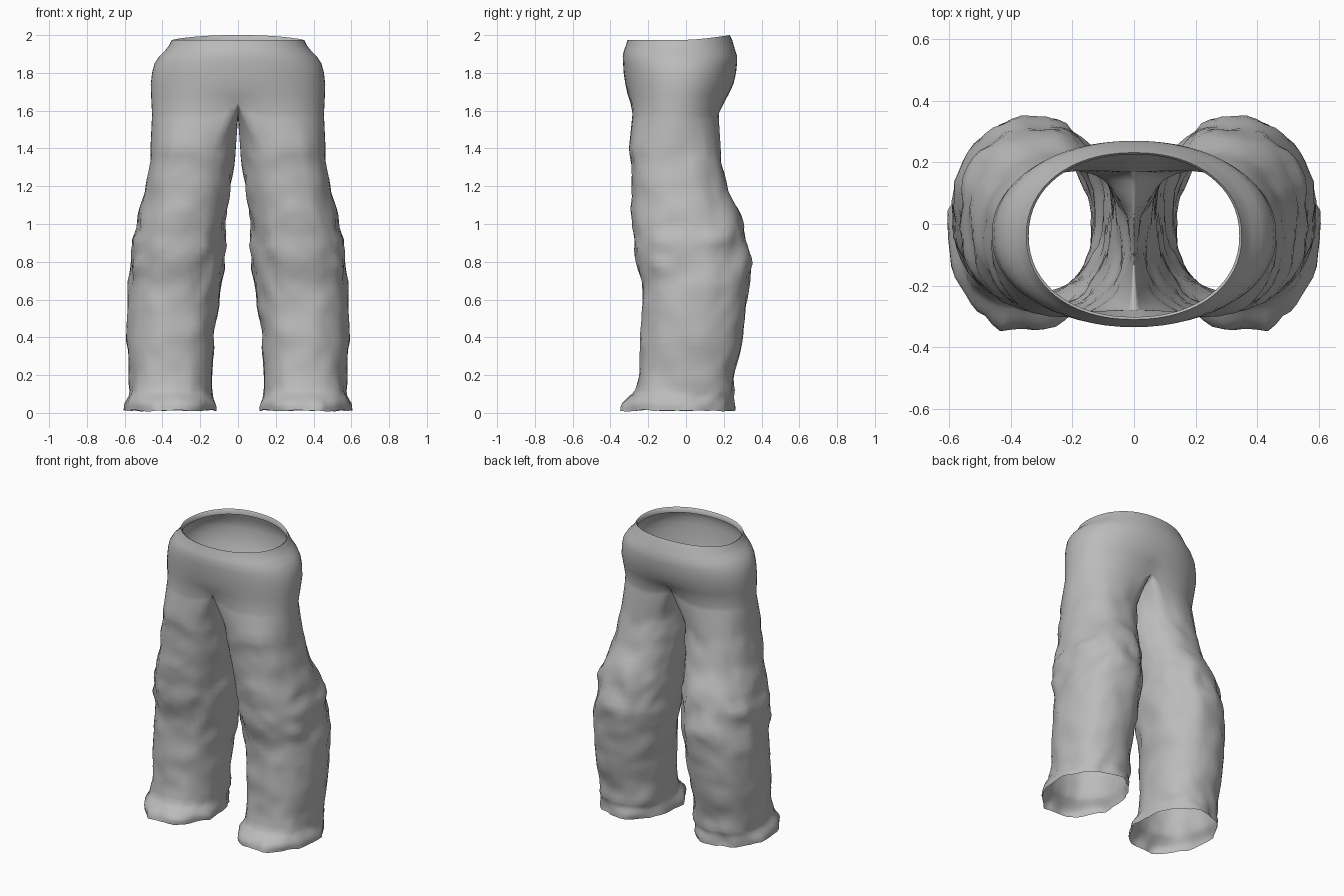
import bpy
import bmesh
from math import sin, cos, pi, exp, copysign
from mathutils import Vector, noise

if "Cube" in bpy.data.objects:
    bpy.data.objects.remove(bpy.data.objects["Cube"])

OUTER = 32          # steps round the outside of a leg, front seam to back seam
INNER = 16          # steps round the inside of a leg
RING = OUTER + INNER

# Leg sections: height, inner x, outer x, front y, back y
LEG = [
    (0, .12, .6, -.345, .25), (.04, .12, .6, -.345, .25),
    (.08, .13, .585, -.31, .25), (.12, .135, .575, -.27, .26),
    (.2, .135, .575, -.25, .26), (.4, .125, .59, -.24, .3),
    (.6, .1, .585, -.23, .325), (.8, .075, .57, -.255, .345),
    (.92, .07, .56, -.285, .315), (1, .07, .53, -.285, .3),
    (1.2, .035, .49, -.285, .22), (1.4, .015, .46, -.3, .18),
]
# Hip sections: height, half width, front y, back y, inset of the centre seam
HIPS = [
    (1.68, .46, -.32, .235, .012), (1.74, .462, -.325, .255, .004),
    (1.8, .455, -.33, .265, 0), (1.85, .442, -.333, .27, 0),
    (1.89, .415, -.335, .27, 0), (1.92, .385, -.328, .26, 0),
    (1.945, .365, -.318, .245, 0), (1.975, .35, -.31, .232, 0),
    (1.97, .342, -.302, .226, 0), (1.94, .342, -.302, .226, 0),
]


def power(value, exponent):
    return copysign(abs(value) ** exponent, value)


def section(height):
    """Smoothly interpolated leg section at a height."""
    i = max(k for k in range(len(LEG) - 1) if LEG[k][0] <= height + 1e-6)
    a, b = LEG[i], LEG[i + 1]
    t = (height - a[0]) / (b[0] - a[0])
    before, after = LEG[max(i - 1, 0)], LEG[min(i + 2, len(LEG) - 1)]
    result = []
    for p, q, r, s in list(zip(before, a, b, after))[1:]:
        m, n = (r - p) / 2, (s - q) / 2
        m, n = m * .6, n * .6
        result.append(q + m * t + (3 * (r - q) - 2 * m - n) * t * t
                      + (2 * (q - r) + m + n) * t ** 3)
    return result


def leg_ring(height):
    """Closed wrinkled cloth ring of one leg."""
    inner, outer, front, back = section(height)
    cx, cy = (inner + outer) / 2, (front + back) / 2
    rx, ry = (outer - inner) / 2, (back - front) / 2
    knee = exp(-((height - .85) / .2) ** 2)
    hem = exp(-(height / .1) ** 2)
    strength = .01 + .012 * knee + .014 * hem
    points = []
    for k in range(RING):
        angle = 2 * pi * (k - OUTER / 2) / RING
        u, v = power(cos(angle), .9), power(sin(angle), .9)
        fold = noise.noise((u * 2.2 + 5, v * 2.2, height * 8))
        crease = noise.noise((u * 5, v * 5 + 9, height * 14 + u * 3))
        bump = strength * (fold + .5 * crease)
        drop = hem * .012 * (1 + noise.noise((u * 3, v * 3, 2)))
        points.append(Vector((max(cx + u * (rx + bump), .004),
                              cy + v * (ry + bump),
                              height + drop * (1 if height < .1 else 0))))
    return points


def hip_arc(height, half, front, back, inset):
    """Half ring from the front centre seam to the back centre seam."""
    points = []
    cy, ry = (front + back) / 2, (back - front) / 2
    for k in range(OUTER + 1):
        angle = pi * (k / OUTER - .5)
        u, v = power(cos(angle), .93), power(sin(angle), .93)
        if k in (0, OUTER):
            u = 0
        y = cy + v * ry - copysign(inset, v) * abs(v) ** 12
        rise = max(0, y / .23) ** 1.5 * .025 if height > 1.92 else 0
        points.append(Vector((half * u, y, height + rise)))
    return points


def crotch_ring():
    """Hip arc closed by the seam that runs between the legs."""
    points = hip_arc(1.58, .455, -.315, .205, .035)
    for p in points:
        p.z += .055 * max(0, 1 - p.x / .2) ** 2
    first, last = points[0], points[OUTER]
    for k in range(1, INNER):
        t = k / INNER
        p = last.lerp(first, t)
        p.z -= .075 * sin(pi * t) ** .8
        points.append(p)
    return points


def bridge(bm, low, high, count, closed):
    for k in range(count if closed else count - 1):
        n = (k + 1) % count
        bm.faces.new((low[k], low[n], high[n], high[k]))


# Left half of the trousers: leg, crotch and hips
bm = bmesh.new()
heights = [0, .02, .04, .06, .08, .1, .12] + [.12 + .032 * i for i in range(1, 41)]
rings = [leg_ring(h) for h in heights]
crotch = crotch_ring()
top = rings[-1]
for t in (.3, .6, .85):
    rings.append([a.lerp(b, t) for a, b in zip(top, crotch)])
rings.append(crotch)
rows = [[bm.verts.new(p) for p in ring] for ring in rings]
for low, high in zip(rows, rows[1:]):
    bridge(bm, low, high, RING, True)
previous = rows[-1][:OUTER + 1]
for values in HIPS:
    arc = [bm.verts.new(p) for p in hip_arc(*values)]
    bridge(bm, previous, arc, OUTER + 1, False)
    previous = arc
mesh = bpy.data.meshes.new("trousers")
bm.to_mesh(mesh)
bm.free()

trousers = bpy.data.objects.new("trousers", mesh)
bpy.context.collection.objects.link(trousers)

# Right half, welded along the centre seam
mirror = trousers.modifiers.new("right_half", "MIRROR")
mirror.use_clip = True
mirror.merge_threshold = .001

# Plain grey cloth
grey = bpy.data.materials.new("grey_cloth")
grey.use_nodes = True
colour = (.5, .5, .5, 1)
grey.diffuse_color = colour
grey.node_tree.nodes["Principled BSDF"].inputs["Base Color"].default_value = colour
mesh.materials.append(grey)

bpy.context.view_layer.objects.active = trousers
trousers.select_set(True)
bpy.ops.object.shade_smooth_by_angle(angle=pi / 3)
